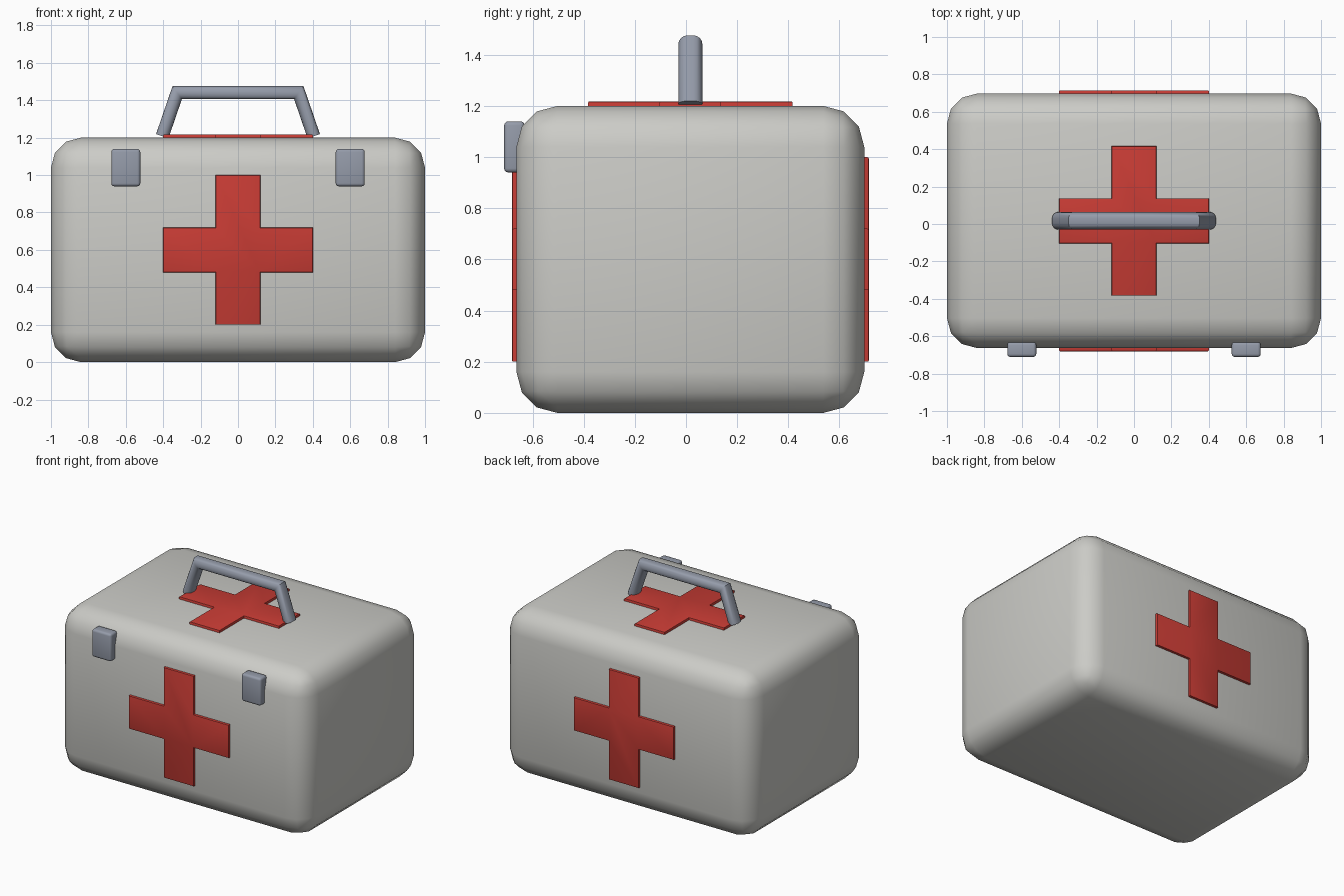
import bpy, bmesh, math
from mathutils import Matrix, Vector

if "Cube" in bpy.data.objects:
    bpy.data.objects.remove(bpy.data.objects["Cube"], do_unlink=True)


def material(name, rgb):
    mat = bpy.data.materials.new(name)
    mat.use_nodes = True
    mat.diffuse_color = (*rgb, 1)
    bsdf = next(n for n in mat.node_tree.nodes if n.type == "BSDF_PRINCIPLED")
    bsdf.inputs["Base Color"].default_value = (*rgb, 1)
    return mat


shell = material("off white shell", (0.60, 0.60, 0.57))
red = material("red marking", (0.58, 0.045, 0.035))
metal = material("grey metal", (0.30, 0.33, 0.40))

MID_Y = 0.017          # case centre, shifted back to balance the latches
HALF_Y = 0.68
HEIGHT = 1.2


def finish(name, bm, mat, angle):
    bmesh.ops.recalc_face_normals(bm, faces=bm.faces)
    mesh = bpy.data.meshes.new(name)
    bm.to_mesh(mesh)
    bm.free()
    mesh.materials.append(mat)
    obj = bpy.data.objects.new(name, mesh)
    bpy.context.collection.objects.link(obj)
    bpy.ops.object.select_all(action="DESELECT")
    obj.select_set(True)
    bpy.context.view_layer.objects.active = obj
    bpy.ops.object.shade_smooth_by_angle(angle=math.radians(angle))
    return obj


def rounded_box(name, size, centre, radius, segments, mat):
    bm = bmesh.new()
    matrix = Matrix.Translation(centre) @ Matrix.Diagonal((*size, 1))
    bmesh.ops.create_cube(bm, size=1, matrix=matrix)
    bmesh.ops.bevel(bm, geom=bm.edges[:], offset=radius, segments=segments,
                    profile=0.5, affect="EDGES")
    return finish(name, bm, mat, 60)


def cross_plate(name, centre, tilt):
    # Plus-shaped slab, sunk into the case, with a softened outer rim
    arm, half, rise = 0.4, 0.12, 0.018
    quarter = [Vector((arm, -half)), Vector((arm, half)), Vector((half, half))]
    bm = bmesh.new()
    outline = []
    for turn in range(4):
        spin = Matrix.Rotation(turn * math.pi / 2, 2)
        outline += [bm.verts.new((*(spin @ p), -rise)) for p in quarter]
    base = bm.faces.new(outline)
    new = bmesh.ops.extrude_face_region(bm, geom=[base])["geom"]
    top = [v for v in new if isinstance(v, bmesh.types.BMVert)]
    bmesh.ops.translate(bm, vec=(0, 0, 2 * rise), verts=top)
    rim = [e for e in bm.edges if all(v.co.z > 0 for v in e.verts)]
    bmesh.ops.bevel(bm, geom=rim, offset=0.006, segments=2, profile=0.5,
                    affect="EDGES")
    bm.transform(Matrix.Translation(centre) @ Matrix.Rotation(math.radians(tilt), 4, "X"))
    finish(name, bm, red, 35)


def carry_handle():
    # Stadium section swept along a trapezoid path with mitred corners
    path = [Vector(p) for p in ((-0.405, 1.208), (-0.325, 1.441),
                                (0.325, 1.441), (0.405, 1.208))]
    radius, flat, steps = 0.035, 0.012, 8
    normals = []
    for a, b in zip(path, path[1:]):
        d = (b - a).normalized()
        normals.append(Vector((-d.y, d.x)))
    bm = bmesh.new()
    rings = []
    for i, p in enumerate(path):
        n1, n2 = normals[max(i - 1, 0)], normals[min(i, len(normals) - 1)]
        miter = (n1 + n2) / (1 + n1.dot(n2))
        ring = []
        for side in (1, -1):
            for k in range(steps + 1):
                t = math.pi * (k / steps - 0.5)
                y = side * (flat + radius * math.cos(t))
                q = p + miter * (side * radius * math.sin(t))
                ring.append(bm.verts.new((q.x, MID_Y + y, q.y)))
        rings.append(ring)
    count = len(rings[0])
    for r, s in zip(rings, rings[1:]):
        for k in range(count):
            j = (k + 1) % count
            bm.faces.new((r[k], r[j], s[j], s[k]))
    bm.faces.new(rings[0])
    bm.faces.new(rings[-1])
    finish("carry_handle", bm, metal, 40)


# Case
rounded_box("case_body", (2, 2 * HALF_Y, HEIGHT), (0, MID_Y, HEIGHT / 2), 0.16, 3, shell)

# Crosses on the front, back and lid
cross_plate("front_cross", (0, MID_Y - HALF_Y, HEIGHT / 2), 90)
cross_plate("back_cross", (0, MID_Y + HALF_Y, HEIGHT / 2), -90)
cross_plate("lid_cross", (0, MID_Y, HEIGHT), 0)

# Front latches
for side, x in (("left", 0.6), ("right", -0.6)):
    rounded_box(side + "_latch", (0.155, 0.08, 0.2), (x, -0.671, 1.04), 0.016, 3, metal)

carry_handle()
